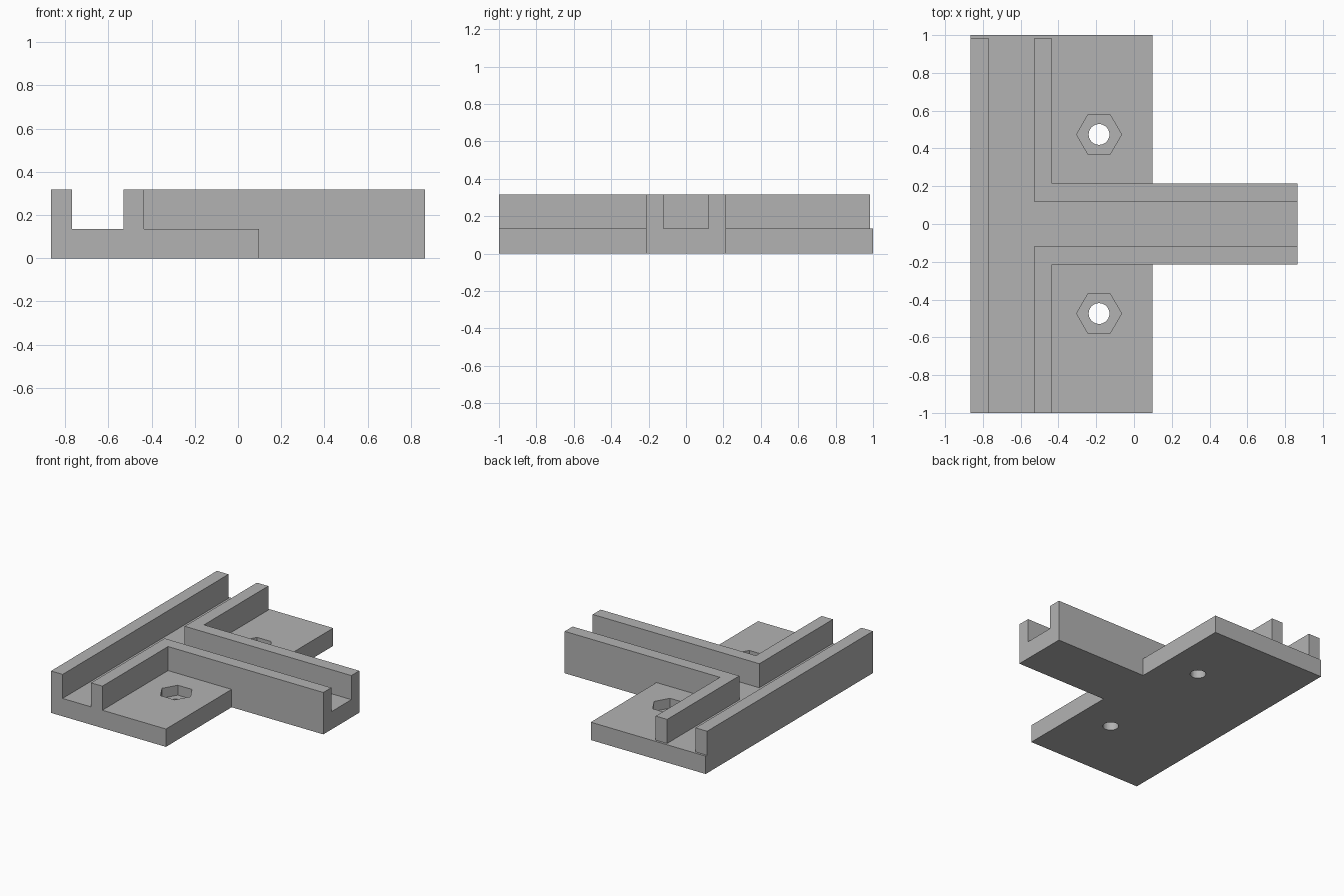
import bpy
import bmesh
import math

cube = bpy.data.objects.get("Cube")
if cube:
    bpy.data.objects.remove(cube, do_unlink=True)

# Main dimensions
LEFT, RIGHT, PLATE_EDGE = -0.865, 0.865, 0.097
FLOOR, TOP = 0.135, 0.317
INNER, OUTER = 0.12, 0.215          # channel and arm half widths
RAIL_IN, RAIL_OUT = -0.53, -0.435   # middle rail sides
RAIL_END = 0.983                    # rails stop short of the back edge
BOLT_X, BOLT_Y = -0.185, 0.474

grey = bpy.data.materials.new("plain grey")
grey.use_nodes = True
colour = (0.45, 0.45, 0.45, 1)
grey.diffuse_color = colour
grey.node_tree.nodes["Principled BSDF"].inputs["Base Color"].default_value = colour


def prism(name, outline, z0, z1):
    """Extrude a flat outline between two heights."""
    bm = bmesh.new()
    face = bm.faces.new([bm.verts.new((x, y, z0)) for x, y in outline])
    new = bmesh.ops.extrude_face_region(bm, geom=[face])["geom"]
    verts = [v for v in new if isinstance(v, bmesh.types.BMVert)]
    bmesh.ops.translate(bm, verts=verts, vec=(0, 0, z1 - z0))
    bmesh.ops.recalc_face_normals(bm, faces=bm.faces)
    mesh = bpy.data.meshes.new(name)
    bm.to_mesh(mesh)
    bm.free()
    mesh.materials.append(grey)
    obj = bpy.data.objects.new(name, mesh)
    bpy.context.collection.objects.link(obj)
    return obj


def ring(x, y, radius, sides):
    steps = [2 * math.pi * i / sides for i in range(sides)]
    return [(x + radius * math.cos(a), y + radius * math.sin(a)) for a in steps]


# T-shaped base plate
base = prism("base_plate", [
    (LEFT, -1), (PLATE_EDGE, -1), (PLATE_EDGE, -OUTER), (RIGHT, -OUTER),
    (RIGHT, OUTER), (PLATE_EDGE, OUTER), (PLATE_EDGE, 1), (LEFT, 1)], 0, FLOOR)

# Straight outer rail
prism("outer_rail", [(LEFT, -1), (LEFT + 0.097, -1),
                     (LEFT + 0.097, RAIL_END), (LEFT, RAIL_END)], FLOOR, TOP)

# Two corner rails that line the channel junction
for name, side, end in (("front_corner_rail", -1, 1), ("back_corner_rail", 1, RAIL_END)):
    prism(name, [(RAIL_IN, side * end), (RAIL_OUT, side * end),
                 (RAIL_OUT, side * OUTER), (RIGHT, side * OUTER),
                 (RIGHT, side * INNER), (RAIL_IN, side * INNER)], FLOOR, TOP)

# Bolt holes with hexagonal nut pockets
for side, word in ((-1, "front"), (1, "back")):
    y = side * BOLT_Y
    cutters = (prism(word + "_nut_cutter", ring(BOLT_X, y, 0.119, 6), 0.06, 0.2),
               prism(word + "_bolt_cutter", ring(BOLT_X, y, 0.055, 32), -0.1, 0.1))
    for cutter in cutters:
        cutter.hide_render = True
        cutter.hide_set(True)
        cut = base.modifiers.new(cutter.name, "BOOLEAN")
        cut.operation = "DIFFERENCE"
        cut.solver = "EXACT"
        cut.object = cutter
